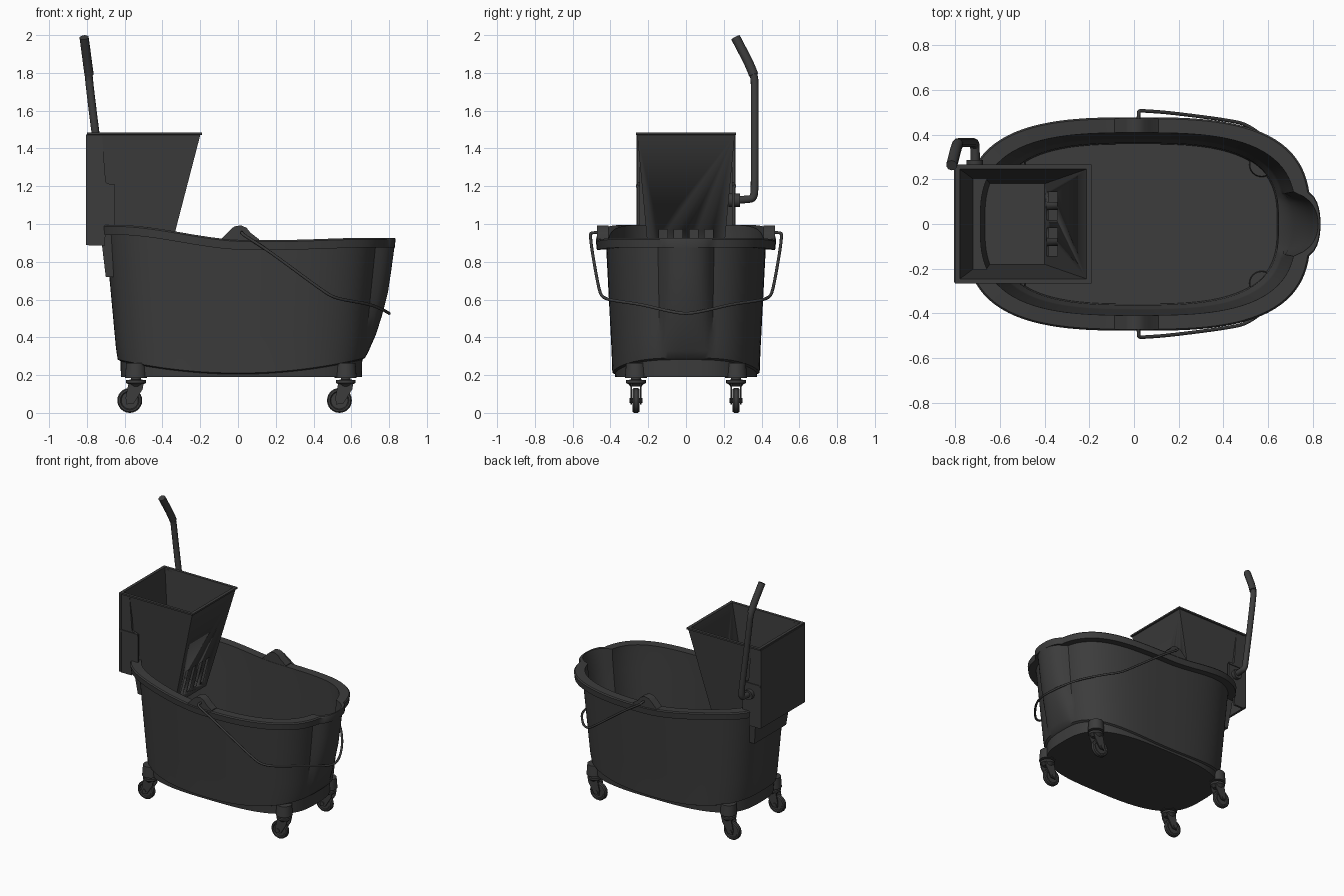
import bpy, bmesh, math
from mathutils import Matrix

if "Cube" in bpy.data.objects:
    bpy.data.objects.remove(bpy.data.objects["Cube"])

dark = bpy.data.materials.new("dark_plastic")
dark.diffuse_color = (0.045, 0.045, 0.045, 1)
dark.use_nodes = True
dark.node_tree.nodes["Principled BSDF"].inputs["Base Color"].default_value = dark.diffuse_color


def finish(name, bm, angle=35):
    bmesh.ops.recalc_face_normals(bm, faces=bm.faces)
    me = bpy.data.meshes.new(name)
    bm.to_mesh(me)
    bm.free()
    ob = bpy.data.objects.new(name, me)
    bpy.context.collection.objects.link(ob)
    me.materials.append(dark)
    shade(ob, angle)
    return ob


def shade(ob, angle=35):
    bpy.ops.object.select_all(action='DESELECT')
    ob.select_set(True)
    bpy.context.view_layer.objects.active = ob
    bpy.ops.object.shade_smooth_by_angle(angle=math.radians(angle))


def loft(name, rings, closed=False):
    """Skin equal-length rings; cap both ends, or join last to first."""
    bm = bmesh.new()
    vs = [[bm.verts.new(p) for p in r] for r in rings]
    n = len(vs[0])
    pairs = list(zip(vs, vs[1:])) + ([(vs[-1], vs[0])] if closed else [])
    for a, b in pairs:
        for i in range(n):
            j = (i + 1) % n
            bm.faces.new((a[i], a[j], b[j], b[i]))
    if not closed:
        bm.faces.new(vs[0])
        bm.faces.new(vs[-1])
    return finish(name, bm)


def prism(name, pts, y0, y1):
    return loft(name, [[(x, y, z) for x, z in pts] for y in (y0, y1)])


def box(name, x0, x1, y0, y1, z0, z1):
    return prism(name, [(x0, z0), (x1, z0), (x1, z1), (x0, z1)], y0, y1)


def turned(name, profile, centre, axis='Z', n=24):
    """Solid of revolution from (radius, height) pairs."""
    rot = Matrix.Rotation(math.pi / 2, 4, 'X') if axis == 'Y' else Matrix()
    m = Matrix.Translation(centre) @ rot
    ob = loft(name, [[(r * math.cos(2 * math.pi * i / n), r * math.sin(2 * math.pi * i / n), h)
                      for i in range(n)] for r, h in profile])
    ob.data.transform(m)
    return ob


def tube(name, pts, radius):
    cu = bpy.data.curves.new(name, 'CURVE')
    cu.dimensions = '3D'
    cu.bevel_depth = radius
    cu.bevel_resolution = 3
    cu.use_fill_caps = True
    sp = cu.splines.new('NURBS')
    sp.points.add(len(pts) - 1)
    for p, co in zip(sp.points, pts):
        p.co = (*co, 1)
    sp.order_u = 3
    sp.use_endpoint_u = True
    sp.resolution_u = 6
    cu.materials.append(dark)
    ob = bpy.data.objects.new(name, cu)
    bpy.context.collection.objects.link(ob)
    bpy.ops.object.select_all(action='DESELECT')
    ob.select_set(True)
    bpy.context.view_layer.objects.active = ob
    bpy.ops.object.convert(target='MESH')
    shade(bpy.context.object, 45)


# --- tub: superellipse rings with a pouring spout at +x ---
def smooth(e0, e1, x):
    t = min(1, max(0, (x - e0) / (e1 - e0)))
    return t * t * (3 - 2 * t)


def rim_z(x):
    return 0.915 + 0.08 * smooth(0.05, -0.65, x) + 0.012 * smooth(0.2, 0.7, x)


def ring(a, b, spout, zf, n=128):
    out = []
    for i in range(n):
        t = 2 * math.pi * i / n
        c, s = math.cos(t), math.sin(t)
        r = (abs(c) ** 3 + abs(s) ** 3) ** (-1 / 3)
        x, y = 0.018 + a * c * r, b * s * r
        z = zf(x)
        if x > 0:
            x += spout * math.sqrt(max(0, 1 - (y / 0.135) ** 2))
        out.append((x, y, z))
    return out


def wall(f, inset, spout):
    """Wall ring at height fraction f between foot and rim."""
    return ring(0.65 + 0.07 * f - inset, 0.387 + 0.035 * f - inset, spout,
                lambda x: 0.19 + (rim_z(x) - 0.05 - 0.19) * f)


def foot(x):
    return 0.205 + 0.075 * (x / 0.65) ** 2


rings = [ring(0.638, 0.375, 0, lambda x: 0.19), ring(0.640, 0.377, 0, foot),
         ring(0.655, 0.390, 0, lambda x: foot(x) + 0.006)]
steps = [(0.2, 0.01), (0.33, 0.04), (0.48, 0.062), (0.65, 0.08), (0.82, 0.086), (1.0, 0.09)]
rings += [wall(f, 0, s) for f, s in steps]
rings += [ring(0.768, 0.472, 0.044, lambda x: rim_z(x) - 0.052),
          ring(0.772, 0.477, 0.044, lambda x: rim_z(x) - 0.008),
          ring(0.765, 0.470, 0.048, rim_z),
          ring(0.705, 0.408, 0.100, rim_z)]
rings += [wall(f, 0.016, s) for f, s in reversed(steps)]
rings += [ring(0.628, 0.362, 0, lambda x: 0.30), ring(0.622, 0.357, 0, lambda x: 0.22)]
loft("tub", rings)

# --- bail ears and wire bail ---
ear = [(-0.09, 0.89), (-0.09, 0.92), (-0.04, 0.97), (-0.02, 0.987), (0.015, 0.993),
       (0.045, 0.98), (0.065, 0.955), (0.11, 0.92), (0.11, 0.89)]
for side, s in (("left", 1), ("right", -1)):
    prism("bail_ear_" + side, ear, s * 0.41, s * 0.472)
half = [(0.02, 0.44, 0.955), (0.02, 0.49, 0.955), (0.022, 0.506, 0.95), (0.04, 0.506, 0.935),
        (0.16, 0.498, 0.86), (0.45, 0.46, 0.645), (0.51, 0.44, 0.61), (0.58, 0.39, 0.595),
        (0.70, 0.24, 0.575), (0.77, 0.12, 0.545), (0.80, 0.03, 0.527)]
tube("wire_bail", half + [(x, -y, z) for x, y, z in reversed(half)], 0.008)

# --- casters ---
fork = [(-0.04, 0.155), (0.04, 0.155), (0.035, 0.125), (-0.012, 0.05), (-0.05, 0.045), (-0.055, 0.08)]
for ix, cx in (("back", -0.54), ("front", 0.57)):
    for iy, cy in (("left", 0.265), ("right", -0.265)):
        tag = ix + "_" + iy
        turned("caster_boss_" + tag, [(0.058, 0.186), (0.052, 0.265)], (cx, cy, 0))
        turned("caster_swivel_" + tag, [(0.03, 0.14), (0.04, 0.152), (0.052, 0.158), (0.052, 0.174),
                                        (0.026, 0.176), (0.026, 0.2)], (cx, cy, 0))
        for k in (-1, 1):
            prism("caster_fork_" + tag, [(cx + x, z) for x, z in fork], cy + k * 0.021, cy + k * 0.029)
        w = (cx - 0.033, cy, 0.066)
        turned("caster_wheel_" + tag, [(0.045, -0.012), (0.05, -0.019), (0.06, -0.018), (0.066, -0.01),
                                       (0.066, 0.01), (0.06, 0.018), (0.05, 0.019), (0.045, 0.012)], w, 'Y')
        turned("caster_axle_" + tag, [(0.014, -0.034), (0.014, 0.034)], w, 'Y', 12)


# --- wringer funnel with drain slots ---
def rect(x0, x1, h, z):
    return [(x0, -h, z), (x1, -h, z), (x1, h, z), (x0, h, z)]


funnel = loft("wringer_funnel", [
    rect(-0.70, -0.395, 0.188, 0.72), rect(-0.79, -0.20, 0.258, 1.47), rect(-0.80, -0.19, 0.266, 1.473),
    rect(-0.80, -0.19, 0.266, 1.485), rect(-0.778, -0.213, 0.245, 1.485), rect(-0.69, -0.40, 0.18, 0.735)])
bm = bmesh.new()
for y in (-0.12, -0.04, 0.04, 0.12):
    bmesh.ops.create_cube(bm, size=1, matrix=Matrix.Translation((-0.36, y, 0.87)) @ Matrix.Diagonal((0.13, 0.045, 0.2, 1)))
cutter = finish("slot_cutter", bm)
cutter.hide_render = True
mod = funnel.modifiers.new("slots", 'BOOLEAN')
mod.object = cutter
mod.solver = 'EXACT'
bpy.context.view_layer.objects.active = funnel
bpy.ops.object.modifier_apply(modifier=mod.name)
bpy.data.objects.remove(cutter)

# --- back plate and side flanges that hook over the tub rim ---
box("wringer_back_plate", -0.805, -0.788, -0.262, 0.262, 0.89, 1.475)
flange = [(-0.805, 0.905), (-0.79, 0.885), (-0.705, 0.885), (-0.70, 0.99), (-0.65, 0.99),
          (-0.65, 1.20), (-0.70, 1.22), (-0.72, 1.475), (-0.805, 1.475)]
for side, s in (("left", 1), ("right", -1)):
    prism("wringer_flange_" + side, flange, s * 0.243, s * 0.258)
    box("flange_rib_" + side, -0.80, -0.65, s * 0.255, s * 0.264, 1.193, 1.208)

# --- press lever ---
turned("lever_hub", [(0.036, -0.03), (0.036, 0.03)], (-0.712, 0.255, 1.125), 'Y')
tube("press_lever", [(-0.71, 0.24, 1.125), (-0.71, 0.32, 1.13), (-0.712, 0.358, 1.135), (-0.715, 0.364, 1.19),
                     (-0.757, 0.364, 1.5), (-0.784, 0.364, 1.72), (-0.791, 0.362, 1.79), (-0.797, 0.335, 1.85)], 0.021)
tube("lever_grip", [(-0.788, 0.358, 1.79), (-0.796, 0.337, 1.845), (-0.806, 0.295, 1.925), (-0.815, 0.262, 1.988)], 0.025)
